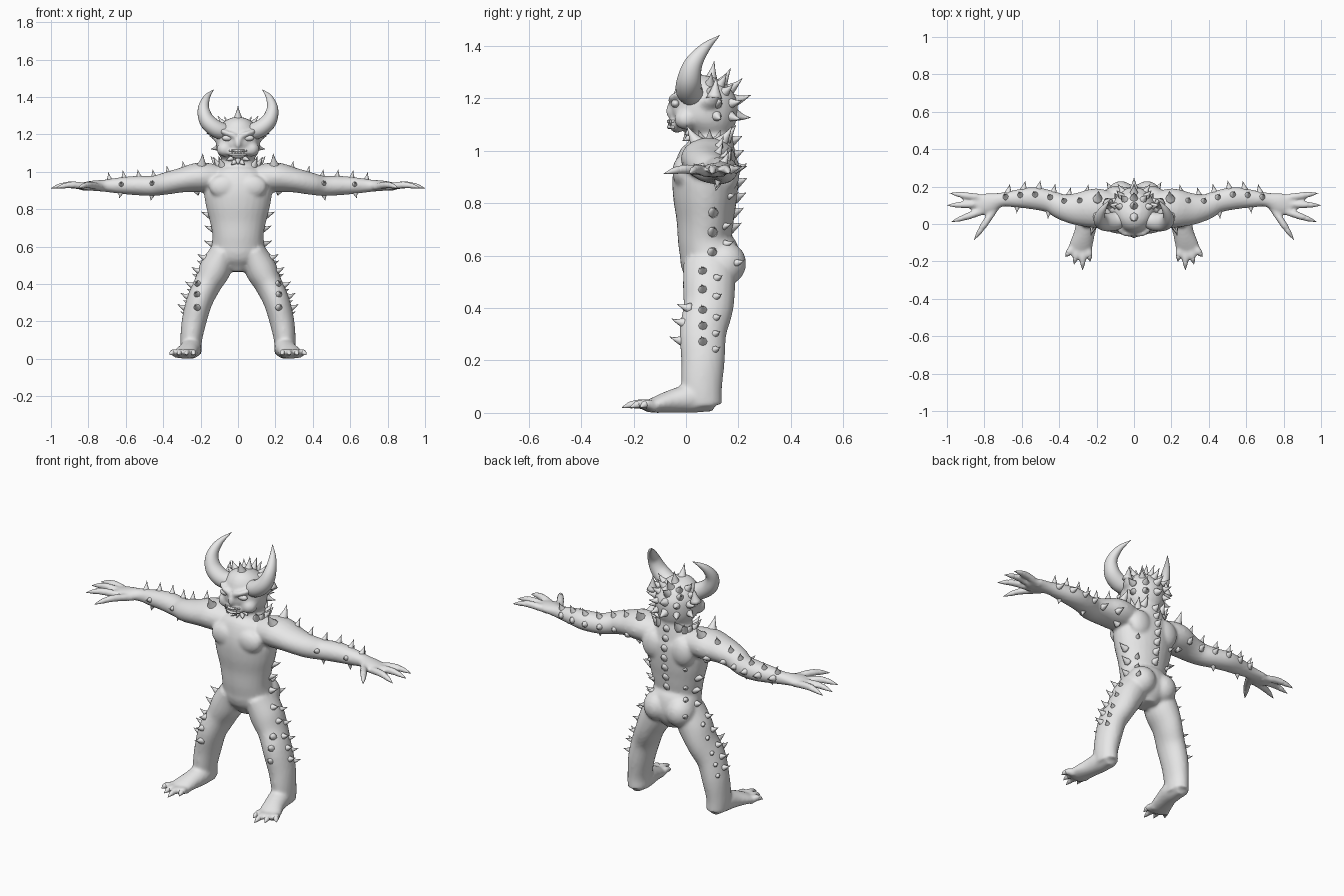
import bpy, bmesh, math
from mathutils import Vector, Matrix
from mathutils.bvhtree import BVHTree

default = bpy.data.objects.get("Cube")
if default:
    bpy.data.objects.remove(default)

GREY = (0.8, 0.8, 0.8, 1)
skin = bpy.data.materials.new("grey_skin")
skin.diffuse_color = GREY
skin.use_nodes = True
skin.node_tree.nodes["Principled BSDF"].inputs["Base Color"].default_value = GREY

X, Y, Z = Vector((1, 0, 0)), Vector((0, 1, 0)), Vector((0, 0, 1))


def spline(stations, steps):
    """Catmull-Rom interpolation of (x, y, z, radius_a, radius_b) stations."""
    pts = [Vector(s) for s in stations]
    pts = [2 * pts[0] - pts[1]] + pts + [2 * pts[-1] - pts[-2]]
    out = []
    for a, b, c, d in zip(pts, pts[1:], pts[2:], pts[3:]):
        for k in range(steps):
            t = k / steps
            out.append(b + (c - a) * (t / 2)
                       + (2 * a - 5 * b + 4 * c - d) * (t * t / 2)
                       + (3 * b - a - 3 * c + d) * (t ** 3 / 2))
    return out + [pts[-2]]


def loft(bm, stations, side, sides=20, steps=4):
    """Closed tube of elliptical rings; radius_a lies along the side vector."""
    path = spline(stations, steps)
    rings = []
    for i, p in enumerate(path):
        ahead, behind = path[min(i + 1, len(path) - 1)], path[max(i - 1, 0)]
        t = (Vector(ahead[:3]) - Vector(behind[:3])).normalized()
        u = (side - t * side.dot(t)).normalized()
        w = t.cross(u)
        ring = []
        for k in range(sides):
            ang = math.tau * k / sides
            ring.append(bm.verts.new(Vector(p[:3])
                                     + u * math.cos(ang) * max(p[3], 0.001)
                                     + w * math.sin(ang) * max(p[4], 0.001)))
        rings.append(ring)
    for r, q in zip(rings, rings[1:]):
        for k in range(sides):
            n = (k + 1) % sides
            bm.faces.new((r[k], r[n], q[n], q[k]))
    bm.faces.new(rings[0][::-1])
    bm.faces.new(rings[-1])


def ball(bm, centre, size):
    bmesh.ops.create_uvsphere(bm, u_segments=20, v_segments=12, radius=1,
                              matrix=Matrix.Translation(centre) @ Matrix.Diagonal((*size, 1)))


def mirror(bm):
    """Copy everything so far to the other side."""
    copy = bmesh.ops.duplicate(bm, geom=bm.verts[:] + bm.edges[:] + bm.faces[:])["geom"]
    for v in copy:
        if isinstance(v, bmesh.types.BMVert):
            v.co.x *= -1


def finish(bm, name):
    bmesh.ops.recalc_face_normals(bm, faces=bm.faces)
    for f in bm.faces:
        f.smooth = True
    mesh = bpy.data.meshes.new(name)
    bm.to_mesh(mesh)
    bm.free()
    mesh.materials.append(skin)
    obj = bpy.data.objects.new(name, mesh)
    bpy.context.collection.objects.link(obj)
    return obj


def thorn(bm, base, direction, length, radius, bend=0.15):
    """Flared, slightly curved spike."""
    d = direction.normalized()
    side = X if abs(d.x) < 0.8 else Y
    lift = Z * bend * length
    rows = ((-0.25, 1.25, 0), (0.2, 0.75, 0), (0.6, 0.35, 0.3), (1, 0.02, 1))
    loft(bm, [(*(base + d * length * f + lift * b), radius * r, radius * r)
              for f, r, b in rows], side, 8, 2)


body, claws = bmesh.new(), bmesh.new()


def digit(base, tip, radius):
    """Fleshy finger or toe with a claw at its end."""
    base, tip = Vector(base), Vector(tip)
    arch = Z * radius * 0.6

    def at(f, r):
        return (*(base.lerp(tip, f) + arch * math.sin(f * math.pi)), r * radius, r * radius)
    loft(body, [at(-0.2, 1), at(0.2, 1), at(0.5, 0.95), at(0.72, 0.7)], Z, 12)
    loft(claws, [at(0.5, 0.6), at(0.68, 0.7), at(0.85, 0.4), at(1, 0.03)], Z, 10)


# arms
loft(body, [(.08, .085, .96, .08, .07), (.2, .085, .97, .105, .08),
            (.3, .08, .955, .088, .066), (.38, .09, .938, .07, .06),
            (.45, .12, .925, .06, .054), (.54, .138, .926, .06, .052),
            (.63, .135, .926, .048, .044), (.71, .13, .925, .038, .033),
            (.78, .11, .925, .055, .027), (.84, .1, .92, .05, .02)], Y)
# fingers and thumbs
for start, end in (((.82, .14), (.985, .165)), ((.83, .105), (1, .1)),
                   ((.82, .065), (.975, .012)), ((.755, .065), (.855, -.085))):
    digit((*start, .922), (*end, .912), .02)
# legs and feet
loft(body, [(.08, .09, .57, .07, .1), (.122, .088, .48, .085, .1),
            (.162, .085, .4, .074, .095), (.205, .065, .31, .07, .09),
            (.235, .065, .2, .066, .083), (.25, .06, .1, .058, .078),
            (.25, .068, .025, .055, .07)], X)
loft(body, [(.25, .11, .045, .04, .04), (.25, .03, .056, .056, .056),
            (.265, -.05, .045, .056, .045), (.285, -.12, .03, .062, .03),
            (.292, -.155, .022, .05, .02)], X)
for i, end in enumerate(((.235, -.2), (.275, -.245), (.32, -.215), (.365, -.175))):
    digit((.245 + .028 * i, -.125, .024), (*end, .02), .02)
# buttocks, chest, shoulder blades, cheeks
ball(body, (.07, .145, .57), (.08, .085, .085))
ball(body, (.075, -.012, .92), (.08, .04, .062))
ball(body, (.09, .16, .92), (.07, .045, .08))
ball(body, (.07, .0, 1.12), (.045, .045, .04))
# brows and ears
loft(body, [(.012, -.06, 1.19, .012, .012), (.06, -.046, 1.207, .014, .014),
            (.105, .0, 1.225, .012, .012)], Z, 10)
loft(body, [(.09, .075, 1.16, .03, .02), (.125, .095, 1.185, .03, .014),
            (.148, .12, 1.22, .012, .008)], Y, 12)
mirror(body)
# torso and neck
loft(body, [(0, .1, .465, .05, .06), (0, .1, .53, .13, .105), (0, .09, .6, .14, .115),
            (0, .072, .66, .136, .103), (0, .073, .74, .152, .11),
            (0, .073, .82, .172, .122), (0, .075, .9, .182, .126),
            (0, .085, .97, .165, .115), (0, .095, 1.02, .11, .09),
            (0, .095, 1.09, .075, .075)], X, 28)
# head
loft(body, [(0, .03, 1.04, .03, .045), (0, .05, 1.065, .075, .095),
            (0, .066, 1.11, .112, .12), (0, .07, 1.17, .117, .128),
            (0, .07, 1.22, .108, .115), (0, .075, 1.262, .08, .088),
            (0, .08, 1.285, .035, .04)], X, 28)
ball(body, (0, -.055, 1.152), (.02, .022, .032))
ball(body, (0, -.035, 1.1), (.052, .03, .032))
body_obj = finish(body, "body")
remesh = body_obj.modifiers.new("blend_parts", "REMESH")
remesh.mode = "VOXEL"
remesh.voxel_size = 0.009
remesh.use_smooth_shade = True
relax = body_obj.modifiers.new("relax", "SMOOTH")
relax.factor = 0.5
relax.iterations = 5
mirror(claws)
finish(claws, "claws")

# horns
horns = bmesh.new()
loft(horns, [(.06, .03, 1.21, .045, .045), (.115, .012, 1.228, .05, .046),
             (.165, .012, 1.272, .046, .042), (.184, .03, 1.335, .034, .031),
             (.168, .075, 1.395, .019, .018), (.13, .128, 1.44, .001, .001)], Y, 20, 6)
mirror(horns)
finish(horns, "horns")

# eyes
eyes = bmesh.new()
ball(eyes, (.056, -.04, 1.18), (.03, .017, .016))
mirror(eyes)
finish(eyes, "eyes")

# mouth: lips and teeth
mouth = bmesh.new()
for z in (1.112, 1.09):
    loft(mouth, [(-.045, -.045, z, .005, .005), (0, -.066, z, .007, .007),
                 (.045, -.045, z, .005, .005)], Z, 8)
for k in range(-2, 3):
    thorn(mouth, Vector((.016 * k, -.066 + .004 * abs(k), 1.112)), -Z, .02, .006, 0)
finish(mouth, "mouth")

# thorns sit where a ray towards an inner point meets the skin
depsgraph = bpy.context.evaluated_depsgraph_get()
surface = BVHTree.FromObject(body_obj, depsgraph)
thorns = bmesh.new()


def grow(inner, direction, length, radius=None):
    d = Vector(direction).normalized()
    hit = surface.ray_cast(Vector(inner) + d * .3, -d, .3)[0]
    if hit:
        thorn(thorns, hit, d, length, radius or length * .42)


# flanks and hips
for z, size in ((.84, .04), (.73, .045), (.66, .045), (.58, .045)):
    grow((0, .08, z), (1, .15, .25), size)
    grow((.06, .08, z - .03), (.6, 1, .2), size * .7)
# collar and shoulders
for angle in range(-60, 91, 30):
    a = math.radians(angle)
    grow((.06, .09, .98), (math.cos(a), math.sin(a), 1.1), .05)
for x, dy in ((.16, .1), (.2, -.7), (.2, .8)):
    grow((x, .085, .97), (-.1, dy, 1), .06)
# arms: upper ridge, back edge and underside
for x, y in ((.27, .08), (.36, .09), (.44, .12), (.52, .135), (.6, .135), (.68, .13)):
    grow((x, y, .925), (.2, .5, 1), .038)
    grow((x, y, .925), (-.2, 1, .1), .04)
for x in (.45, .62):
    grow((x, .13, .925), (.2, -.2, -1), .032)
    grow((x, .13, .925), (.1, -1, .2), .032)
# legs: outer row and knees
for x, z in ((.12, .52), (.15, .45), (.18, .37), (.205, .31), (.22, .25)):
    grow((x, .07, z), (1, -.1, .35), .04)
    grow((x, .07, z - .02), (1, .7, .2), .032)
for z in (.39, .33, .26):
    grow((.2, .06, z), (.25, -1, .2), .042)
# scalp and jaw
for height in (-.35, .1, .55, 1.1):
    for angle in (32, 68):
        a = math.radians(angle + 10 * (height > 0.3))
        grow((0, .075, 1.17), (math.sin(a), math.cos(a), height), .045)
for z, x in ((1.09, 1), (1.07, .5)):
    grow((0, .04, z), (x, -.7, -.5), .035)
mirror(thorns)
# spine and crown, along the middle
for k in range(7):
    grow((0, .08, .68 + .055 * k), (0, 1, .3), .035, .02)
for dy, dz in ((1, -.3), (1, .2), (1, .7), (.7, 1), (.2, 1), (-.35, 1)):
    grow((0, .075, 1.17), (0, dy, dz), .055, .022)
grow((0, .02, 1.08), (0, -.7, -1), .035)
finish(thorns, "thorns")
